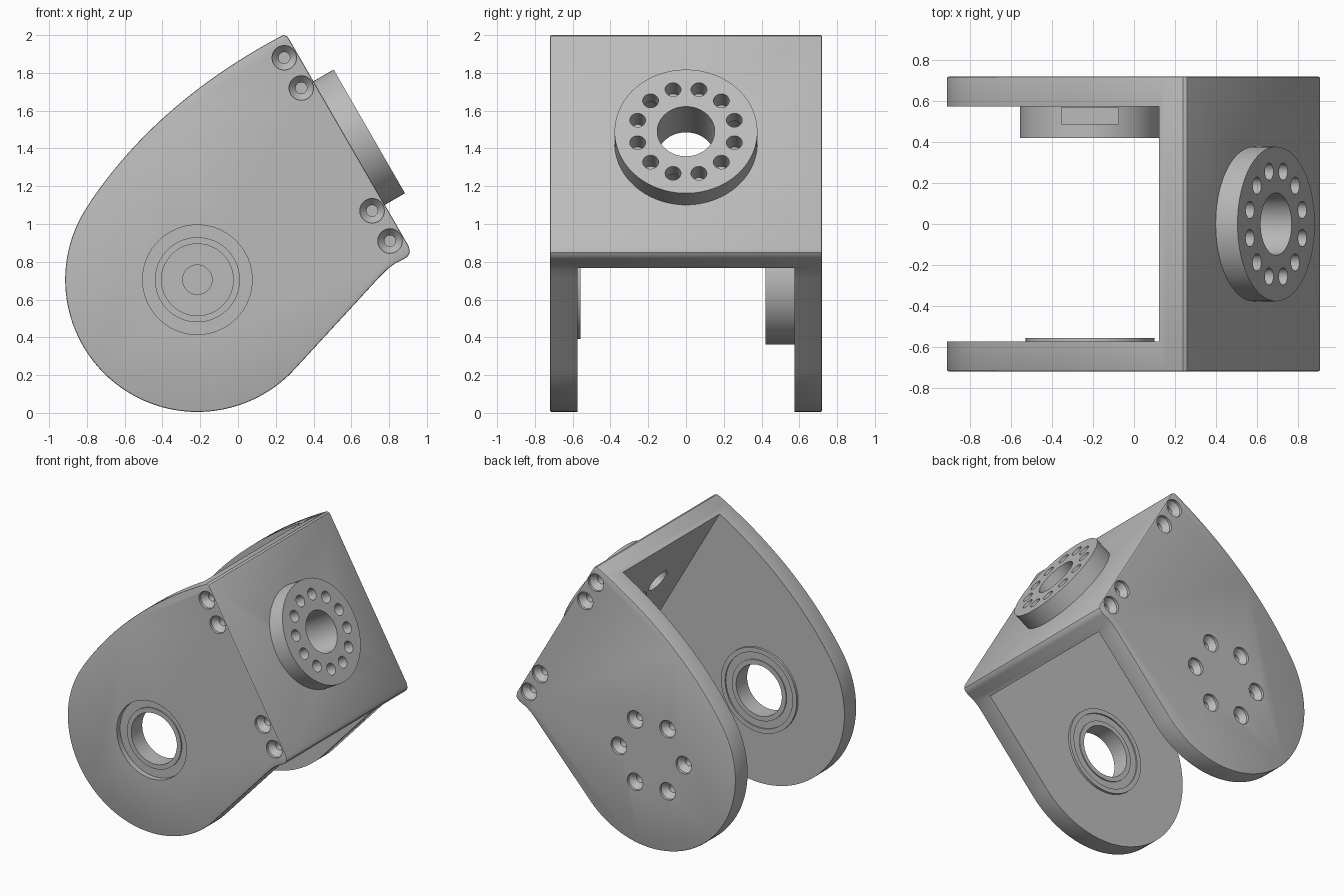
import bpy, bmesh, math
from mathutils import Matrix, Vector

if "Cube" in bpy.data.objects:
    bpy.data.objects.remove(bpy.data.objects["Cube"])

grey = bpy.data.materials.new("plain grey")
grey.use_nodes = True
grey.diffuse_color = (0.5, 0.5, 0.5, 1)
grey.node_tree.nodes["Principled BSDF"].inputs["Base Color"].default_value = grey.diffuse_color


def finish(bm, name):
    bmesh.ops.recalc_face_normals(bm, faces=bm.faces[:])
    mesh = bpy.data.meshes.new(name)
    bm.to_mesh(mesh)
    bm.free()
    mesh.materials.append(grey)
    obj = bpy.data.objects.new(name, mesh)
    bpy.context.scene.collection.objects.link(obj)
    return obj


def lathe(name, profile, matrix, sides=64):
    """Solid turned around local z from a closed loop of (radius, height)."""
    bm = bmesh.new()
    rings = []
    for r, h in profile:
        if r == 0:
            rings.append([bm.verts.new(matrix @ Vector((0, 0, h)))] * sides)
        else:
            rings.append([bm.verts.new(matrix @ Vector((r * math.cos(a), r * math.sin(a), h)))
                          for a in (math.tau * i / sides for i in range(sides))])
    for k, low in enumerate(rings):
        high = rings[(k + 1) % len(rings)]
        if profile[k][0] == 0 and profile[(k + 1) % len(rings)][0] == 0:
            continue
        for i in range(sides):
            j = (i + 1) % sides
            corners = list(dict.fromkeys((low[i], low[j], high[j], high[i])))
            bm.faces.new(corners)
    return finish(bm, name)


def cylinder(name, r, start, end, matrix, sides=64):
    return lathe(name, [(0, start), (r, start), (r, end), (0, end)], matrix, sides)


def box(name, size, matrix):
    bm = bmesh.new()
    bmesh.ops.create_cube(bm, size=1, matrix=matrix @ Matrix.Diagonal((*size, 1)))
    return finish(bm, name)


def subtract(target, cutters):
    for cutter in cutters:
        cutter.hide_render = True
        mod = target.modifiers.new("cut", "BOOLEAN")
        mod.operation, mod.solver, mod.object = "DIFFERENCE", "EXACT", cutter
        bpy.context.view_layer.objects.active = target
        bpy.ops.object.modifier_apply(modifier=mod.name)


def along_y(x, z, y=0, flip=1):
    """Local z runs along +y (flip 1) or -y (flip -1)."""
    return Matrix.Translation((x, y, z)) @ Matrix.Rotation(-flip * math.pi / 2, 4, "X")


# Main dimensions
PX, PZ, R = -0.215, 0.705, 0.70          # pivot and rounded end
HALF, INNER = 0.72, 0.575                # outside and inside of the side plates
FACE, WEB = 1.224, 0.15                  # sloped face distance and thickness
slope = Matrix.Rotation(math.radians(60), 4, "Y")
hub_frame = slope @ Matrix.Translation((-0.943, 0, 0))

# Side outline
start, control, end = Vector((0.21, 1.985)), Vector((-0.448, 1.63)), Vector((-0.80, 1.09))
outline = [(0.27, 1.98), (0.258, 1.995), (0.24, 2.0)]
for i in range(24):
    t = i / 24
    outline.append(tuple(start * (1 - t) ** 2 + control * 2 * t * (1 - t) + end * t * t))
for i in range(49):
    a = math.radians(146.6 + (317 - 146.6) * i / 48)
    outline.append((PX + R * math.cos(a), PZ + R * math.sin(a)))
outline += [(0.75, 0.72), (0.79, 0.76), (0.83, 0.79), (0.88, 0.815),
            (0.90, 0.83), (0.91, 0.85), (0.905, 0.88)]

# Bracket: one extruded block with softened outer edges
bm = bmesh.new()
cap = bm.faces.new([bm.verts.new((x, -HALF, z)) for x, z in outline])
grown = bmesh.ops.extrude_face_region(bm, geom=[cap])["geom"]
bmesh.ops.translate(bm, vec=(0, 2 * HALF, 0), verts=[g for g in grown if isinstance(g, bmesh.types.BMVert)])
rims = [e for e in bm.edges if abs(e.verts[0].co.y - e.verts[1].co.y) < 0.01]
bmesh.ops.bevel(bm, geom=rims, offset=0.008, segments=2, profile=0.5, affect="EDGES")
bracket = finish(bm, "bracket")

# Space between the side plates
cutters = [box("cavity_cutter", (6, 2 * INNER, 3),
               slope @ Matrix.Translation((0, 0, FACE - WEB - 1.5)))]

# Countersunk screw holes along the sloped face and around the pivot
sink = [(0, -0.02), (0.065, -0.02), (0.065, 0.02), (0.03, 0.06), (0.03, 0.2), (0, 0.2)]
for x, z in ((0.245, 1.88), (0.335, 1.72), (0.71, 1.07), (0.805, 0.91)):
    for side in (-1, 1):
        cutters.append(lathe("screw_cutter", sink, along_y(x, z, side * HALF, -side), 24))
for i in range(6):
    a = math.tau * i / 6
    cutters.append(lathe("screw_cutter", sink,
                         along_y(PX + 0.27 * math.cos(a), PZ + 0.27 * math.sin(a), HALF, -1), 24))

# Bearing seat in the front plate, shaft hole in the sloped face
cutters.append(cylinder("bearing_cutter", 0.29, -0.9, -0.4, along_y(PX, PZ)))
bore = cylinder("bore_cutter", 0.152, 0.9, 1.5, hub_frame)
cutters.append(bore)

# Ring of hub holes: every fourth runs through the sloped wall
hub_cutters = [bore]
for k in range(12):
    a = math.radians(15 + 30 * k)
    place = hub_frame @ Matrix.Translation((-0.265 * math.sin(a), 0.265 * math.cos(a), 0))
    if k % 4 == 0:
        hole = lathe("through_cutter", [(0, 0.95), (0.09, 0.95), (0.09, 1.265),
                                        (0.042, 1.265), (0.042, 1.5), (0, 1.5)], place, 24)
        cutters.append(hole)
    else:
        hole = cylinder("blind_cutter", 0.042, 1.228, 1.5, place, 24)
    hub_cutters.append(hole)
subtract(bracket, cutters)

# Round hub on the sloped face
hub = cylinder("hub_disc", 0.378, FACE - 0.01, 1.347, hub_frame, 96)
subtract(hub, hub_cutters)

# Bearing ring with stepped faces
bearing = lathe("bearing_ring", [
    (0.19, -0.69), (0.225, -0.69), (0.225, -0.68), (0.291, -0.68), (0.291, -0.576),
    (0.315, -0.576), (0.315, -0.558), (0.28, -0.558), (0.28, -0.568),
    (0.225, -0.568), (0.225, -0.56), (0.19, -0.56)], along_y(PX, PZ))

# Pivot boss inside the rear plate, with a screw hole and a nut slot
boss = cylinder("pivot_boss", 0.343, 0.42, INNER + 0.002, along_y(PX, PZ), 96)
boss_cutters = [cylinder("pivot_cutter", 0.078, 0.3, 0.55, along_y(PX, PZ), 32),
                box("slot_cutter", (0.28, 0.08, 0.6),
                    Matrix.Translation((PX, 0.53, PZ + 0.16)))]
subtract(boss, boss_cutters)

# Remove the helpers and shade
for obj in set(cutters + hub_cutters + boss_cutters):
    bpy.data.objects.remove(obj)
for obj in (bracket, hub, bearing, boss):
    bpy.ops.object.select_all(action="DESELECT")
    obj.select_set(True)
    bpy.context.view_layer.objects.active = obj
    bpy.ops.object.shade_smooth_by_angle(angle=math.radians(30))
